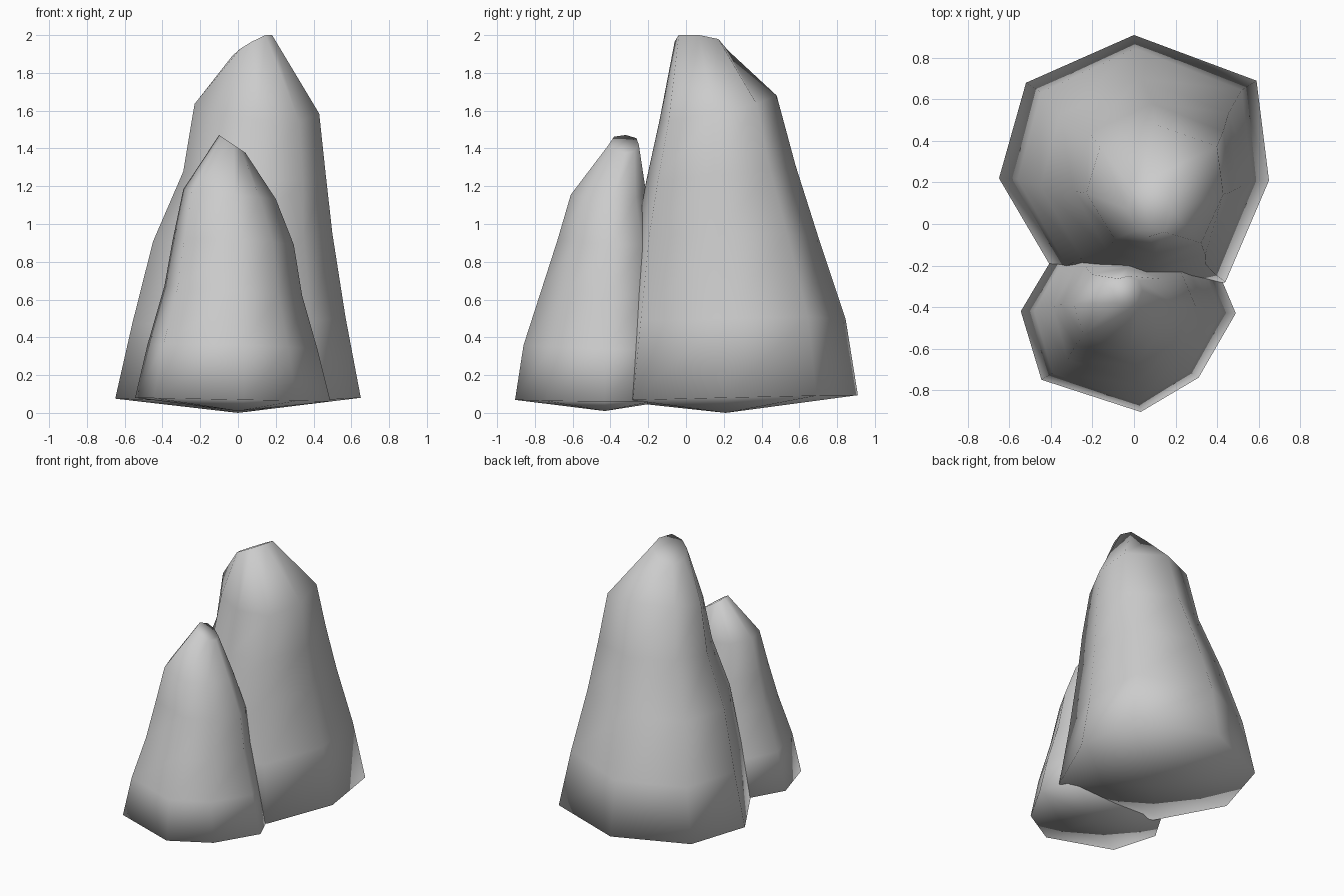
import bpy, bmesh

if "Cube" in bpy.data.objects:
    bpy.data.objects.remove(bpy.data.objects["Cube"])


def rock(name, outline, rings, foot):
    """Loft an eight-sided outline through rings fitted to x/y extents, with tilted heights.
    ring = (x_min, x_max, y_min, y_max, z_left, z_right, z_front, z_back)"""
    xs, ys = [p[0] for p in outline], [p[1] for p in outline]
    bm = bmesh.new()
    loops = []
    for x0, x1, y0, y1, zl, zr, zf, zb in rings:
        loop = []
        for x, y in outline:
            s = (x - min(xs)) / (max(xs) - min(xs))
            t = (y - min(ys)) / (max(ys) - min(ys))
            z = (zl + zr + zf + zb) / 4 + (zr - zl) * (s - .5) + (zb - zf) * (t - .5)
            loop.append(bm.verts.new((x0 + s * (x1 - x0), y0 + t * (y1 - y0), z)))
        loops.append(loop)
    n = len(outline)
    for a, b in zip(loops, loops[1:]):
        for i in range(n):
            j = (i + 1) % n
            bm.faces.new((a[i], a[j], b[j], b[i]))
    # shallow pointed underside and crown facet
    tip = bm.verts.new(foot)
    for i in range(n):
        bm.faces.new((tip, loops[0][(i + 1) % n], loops[0][i]))
    bm.faces.new(loops[-1])
    bmesh.ops.recalc_face_normals(bm, faces=bm.faces[:])
    for f in bm.faces:
        f.smooth = True
    mesh = bpy.data.meshes.new(name)
    bm.to_mesh(mesh)
    bm.free()
    ob = bpy.data.objects.new(name, mesh)
    bpy.context.collection.objects.link(ob)
    return ob


# tall rear rock
rock("tall_rock",
     [(.65, .21), (.59, .69), (0, .91), (-.52, .68),
      (-.65, .22), (-.38, -.24), (0, -.38), (.44, -.28)],
     [(-.65, .65, -.38, .91, .08, .085, .06, .09),
      (-.56, .57, -.33, .845, .47, .50, .48, .50),
      (-.45, .50, -.27, .70, .91, .95, .92, .93),
      (-.29, .465, -.21, .58, 1.29, 1.27, 1.22, 1.30),
      (-.23, .43, -.14, .48, 1.62, 1.57, 1.57, 1.70),
      (-.03, .18, -.06, .22, 1.89, 2.0, 1.965, 1.92)],
     (0, .21, 0))

# short front rock
rock("short_rock",
     [(.49, -.43), (.38, -.17), (0, -.05), (-.37, -.12),
      (-.55, -.42), (-.45, -.75), (.03, -.905), (.31, -.74)],
     [(-.545, .49, -.905, -.05, .08, .06, .07, .07),
      (-.48, .42, -.86, -.08, .36, .34, .36, .34),
      (-.39, .34, -.77, -.12, .67, .62, .64, .65),
      (-.345, .295, -.68, -.16, .92, .89, .92, .90),
      (-.29, .20, -.61, -.21, 1.17, 1.12, 1.17, 1.17),
      (-.10, .04, -.41, -.25, 1.475, 1.38, 1.42, 1.42)],
     (0, -.43, .01))
